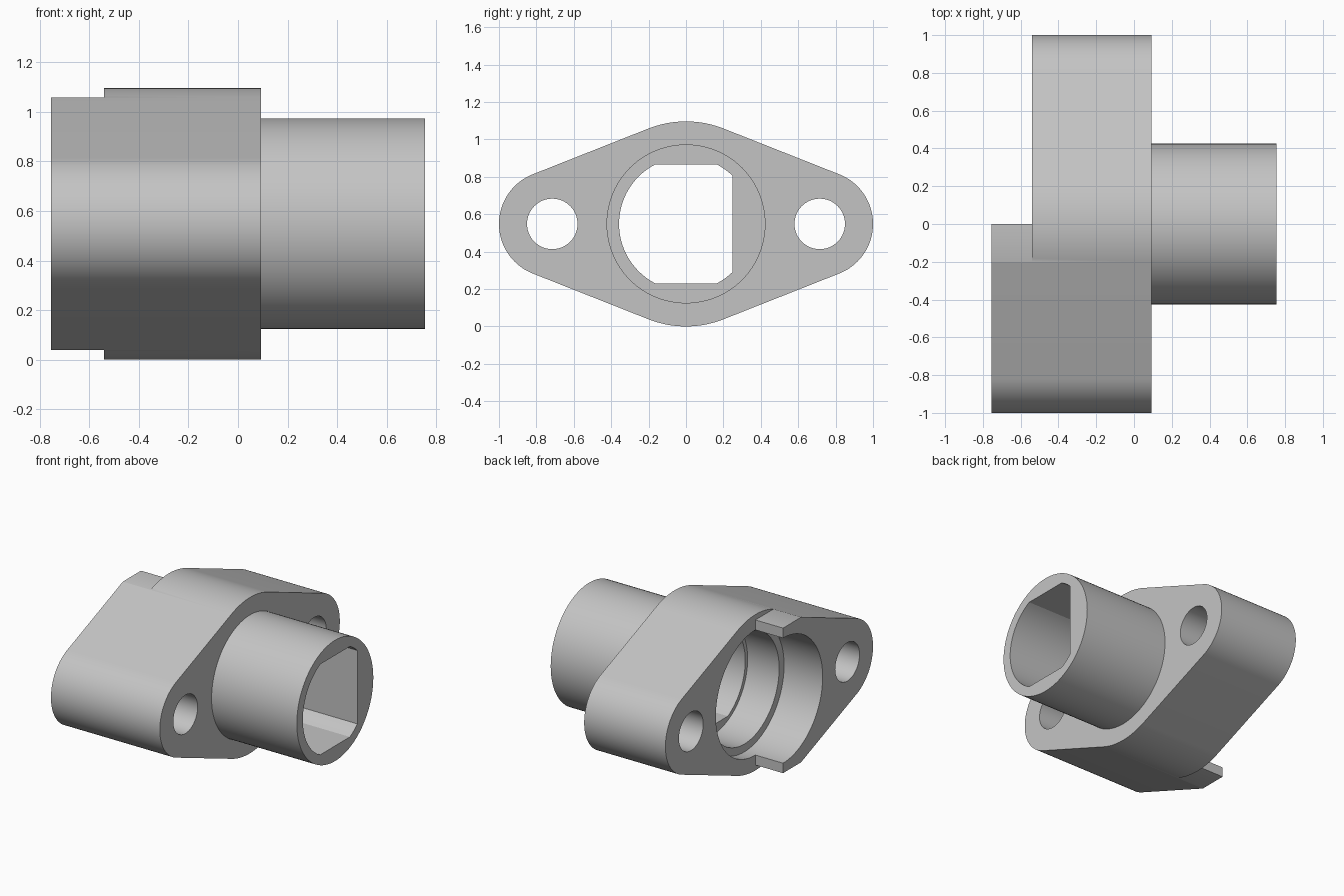
import bpy
import bmesh
from math import asin, cos, pi, radians, sin, sqrt

if "Cube" in bpy.data.objects:
    bpy.data.objects.remove(bpy.data.objects["Cube"])

R_MID, R_END, SPAN = 0.548, 0.285, 0.715   # flange lobes and hole spacing
AXIS = R_MID                               # height of the main axis
X_BACK, X_STEP, X_FACE, X_TIP = -0.755, -0.54, 0.092, 0.755

grey = bpy.data.materials.new("plain grey")
grey.use_nodes = True
colour = (0.55, 0.55, 0.55, 1)
grey.diffuse_color = colour
grey.node_tree.nodes["Principled BSDF"].inputs["Base Color"].default_value = colour


def prism(name, outline, x0, x1):
    """Extrude a (y, height above axis) outline along x."""
    bm = bmesh.new()
    face = bm.faces.new([bm.verts.new((x0, y, AXIS + z)) for y, z in outline])
    ext = bmesh.ops.extrude_face_region(bm, geom=[face])
    moved = [v for v in ext["geom"] if isinstance(v, bmesh.types.BMVert)]
    bmesh.ops.translate(bm, verts=moved, vec=(x1 - x0, 0, 0))
    bmesh.ops.recalc_face_normals(bm, faces=bm.faces)
    mesh = bpy.data.meshes.new(name)
    bm.to_mesh(mesh)
    bm.free()
    mesh.materials.append(grey)
    obj = bpy.data.objects.new(name, mesh)
    bpy.context.collection.objects.link(obj)
    return obj


def arc(y, r, a0, a1, n):
    return [(y + r * cos(a0 + (a1 - a0) * i / n), r * sin(a0 + (a1 - a0) * i / n))
            for i in range(n + 1)]


def circle(r, y=0, n=96):
    return arc(y, r, 0, 2 * pi, n)[:-1]


def box(y0, y1, z0, z1):
    return [(y0, z0), (y1, z0), (y1, z1), (y0, z1)]


def combine(target, other, operation):
    mod = target.modifiers.new(operation.title(), 'BOOLEAN')
    mod.operation = operation
    mod.solver = 'EXACT'
    mod.object = other
    bpy.context.view_layer.objects.active = target
    bpy.ops.object.modifier_apply(modifier=mod.name)
    bpy.data.objects.remove(other)


# Flange: three lobes joined by tangent lines
tilt = asin((R_MID - R_END) / SPAN)
up = pi / 2 - tilt
outline = (arc(SPAN, R_END, -up, up, 40) + arc(0, R_MID, up, pi - up, 20)
           + arc(-SPAN, R_END, pi - up, pi + up, 40)
           + arc(0, R_MID, pi + up, 2 * pi - up, 20))
body = prism("flanged_housing", outline, X_BACK, X_FACE)

# Back step: only the -y half runs full length, with flat-topped lips
lip = R_MID * cos(tilt) + 0.0005
combine(body, prism("step_cutter", box(0, 1.2, -1, 1), -1, X_STEP), 'DIFFERENCE')
for z0, z1 in ((lip, 1), (-1, -lip)):
    combine(body, prism("lip_cutter", box(-0.4, 0.2, z0, z1), -1, X_STEP), 'DIFFERENCE')

# Tube
combine(body, prism("tube", circle(0.425), -0.05, X_TIP), 'UNION')

# Counterbore, bore and mounting holes
combine(body, prism("counterbore_cutter", circle(0.44), -1, -0.455), 'DIFFERENCE')
combine(body, prism("bore_cutter", circle(0.385), -0.6, -0.21), 'DIFFERENCE')
for side in (-1, 1):
    combine(body, prism("hole_cutter", circle(0.135, side * SPAN, 64), -1, 0.5), 'DIFFERENCE')

# Keyed passage: a circle with flats at top, bottom and +y
R_KEY, FLAT_Z, FLAT_Y = 0.358, 0.318, 0.248
a_side = asin(sqrt(R_KEY ** 2 - FLAT_Y ** 2) / R_KEY)
a_top = asin(FLAT_Z / R_KEY)
key = (arc(0, R_KEY, a_side, a_top, 6) + arc(0, R_KEY, pi - a_top, pi + a_top, 40)
       + arc(0, R_KEY, -a_top, -a_side, 6))
combine(body, prism("key_cutter", key, -0.3, 1), 'DIFFERENCE')

# Smooth round walls, sharp rims
bpy.ops.object.select_all(action='DESELECT')
body.select_set(True)
bpy.context.view_layer.objects.active = body
bpy.ops.object.shade_smooth_by_angle(angle=radians(25))
